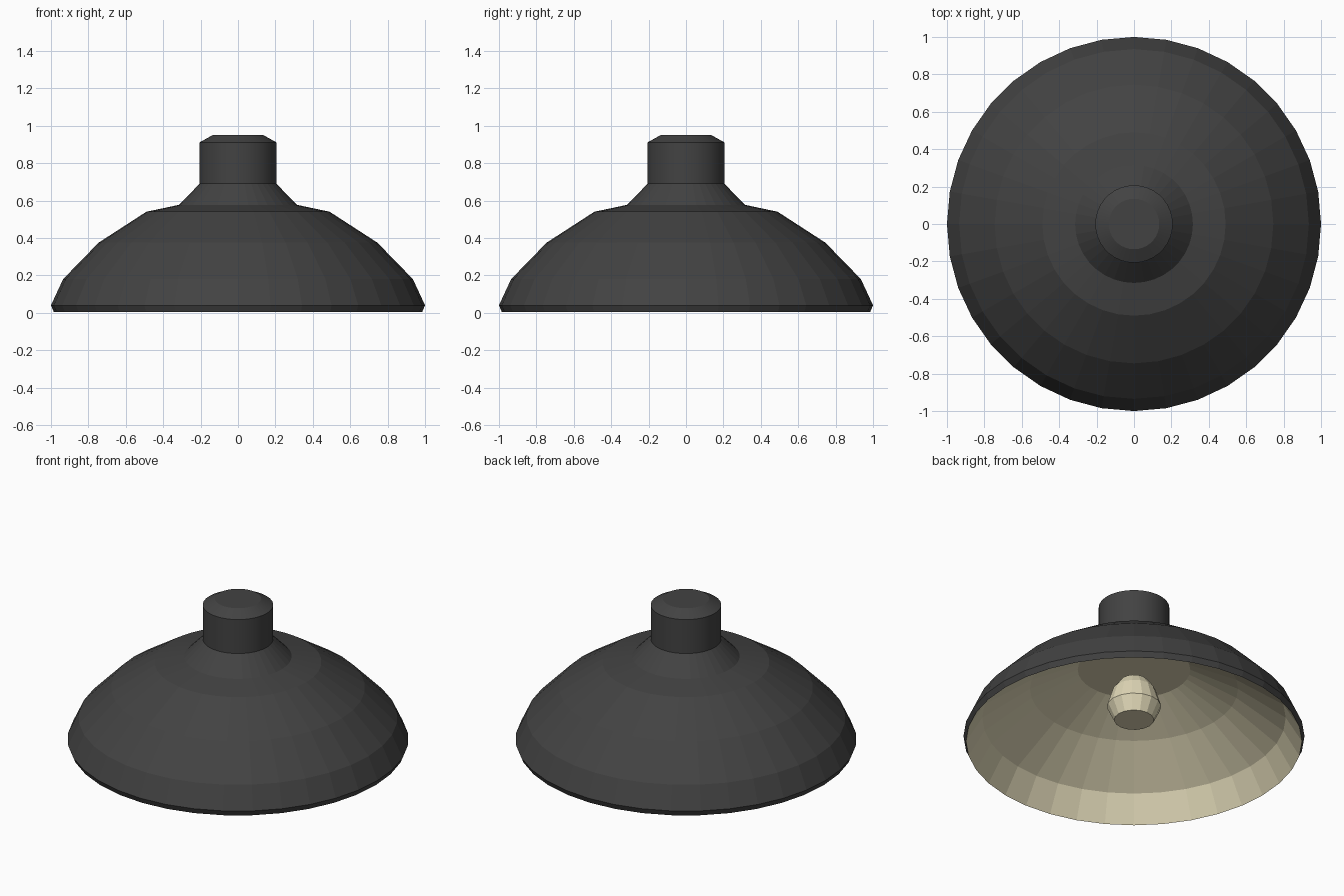
import bpy
import bmesh
from math import cos, sin, tau, radians

cube = bpy.data.objects.get("Cube")
if cube:
    bpy.data.objects.remove(cube, do_unlink=True)


def material(name, rgb):
    mat = bpy.data.materials.new(name)
    mat.use_nodes = True
    mat.diffuse_color = (*rgb, 1)
    mat.node_tree.nodes["Principled BSDF"].inputs["Base Color"].default_value = (*rgb, 1)
    return mat


def lathe(name, profile, sides, mat, smooth=False):
    """Spin a list of (radius, height) points about z; radius 0 makes a pole."""
    bm = bmesh.new()
    rings = []
    for r, z in profile:
        count = sides if r > 0 else 1
        rings.append([bm.verts.new((r * cos(tau * i / sides), r * sin(tau * i / sides), z))
                      for i in range(count)])
    for low, high in zip(rings, rings[1:]):
        for i in range(sides):
            j = (i + 1) % sides
            corners = [low[i % len(low)], low[j % len(low)],
                       high[j % len(high)], high[i % len(high)]]
            bm.faces.new(list(dict.fromkeys(corners)))
    mesh = bpy.data.meshes.new(name)
    bm.to_mesh(mesh)
    bm.free()
    mesh.materials.append(mat)
    obj = bpy.data.objects.new(name, mesh)
    bpy.context.collection.objects.link(obj)
    if smooth:
        bpy.ops.object.select_all(action="DESELECT")
        obj.select_set(True)
        bpy.context.view_layer.objects.active = obj
        bpy.ops.object.shade_smooth_by_angle(angle=radians(25))
    return obj


charcoal = material("charcoal enamel", (0.055, 0.055, 0.055))
cream = material("warm cream", (0.74, 0.68, 0.47))

# Dark outer shell, from the rim up to the collar
lathe("shade_outer", [(0.985, 0.005), (1, 0.04), (0.935, 0.18), (0.745, 0.375),
                      (0.49, 0.54), (0.315, 0.577), (0.205, 0.69)], 36, charcoal)

# Pale reflector: profile runs downward so its faces look inward
lathe("shade_lining", [(0, 0.49), (0.33, 0.49), (0.61, 0.36),
                       (0.89, 0.165), (0.985, 0.005)], 36, cream)

# Lamp holder with a chamfered cap
lathe("neck", [(0.207, 0.69), (0.207, 0.91), (0.135, 0.95), (0, 0.95)],
      36, charcoal, smooth=True)

# Bulb with a flat lower end
lathe("bulb", [(0, 0.15), (0.117, 0.15), (0.16, 0.24), (0.125, 0.35),
               (0.08, 0.41), (0, 0.45)], 16, cream)
